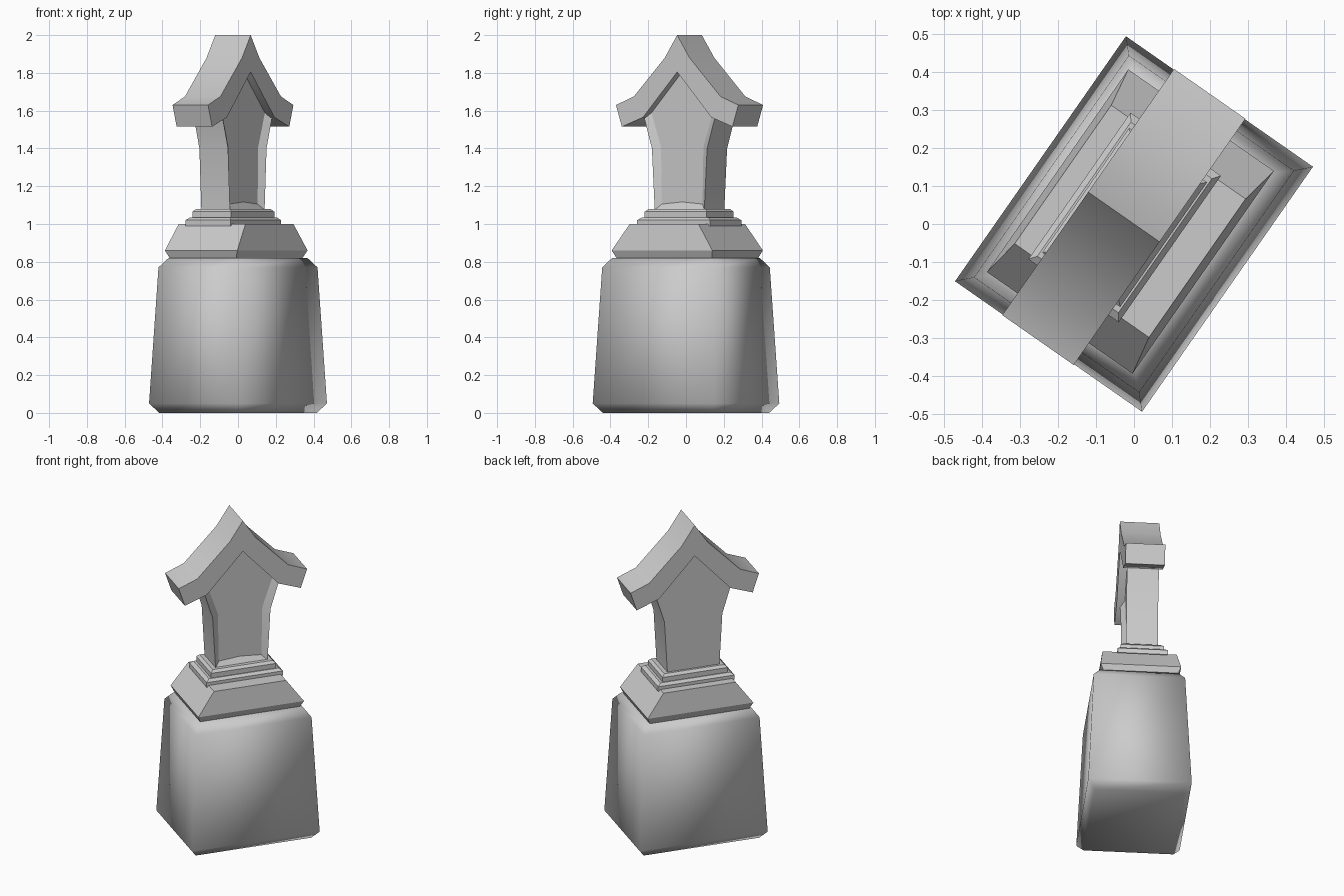
import bpy, bmesh, math
from mathutils import Matrix

if "Cube" in bpy.data.objects:
    bpy.data.objects.remove(bpy.data.objects["Cube"])

# Everything is built along a long axis u and depth axis v, then turned about z
TURN = Matrix.Rotation(math.radians(55.1), 4, 'Z')

stone = bpy.data.materials.new("grey_stone")
stone.diffuse_color = (0.6, 0.6, 0.6, 1)
stone.use_nodes = True
stone.node_tree.nodes["Principled BSDF"].inputs["Base Color"].default_value = stone.diffuse_color


def finish(name, bm, angle):
    bmesh.ops.recalc_face_normals(bm, faces=bm.faces[:])
    bm.transform(TURN)
    me = bpy.data.meshes.new(name)
    bm.to_mesh(me)
    bm.free()
    me.materials.append(stone)
    ob = bpy.data.objects.new(name, me)
    bpy.context.collection.objects.link(ob)
    bpy.ops.object.select_all(action='DESELECT')
    ob.select_set(True)
    bpy.context.view_layer.objects.active = ob
    bpy.ops.object.shade_smooth_by_angle(angle=math.radians(angle))
    return ob


def stack(name, rings, angle=25):
    """Loft rectangles given as (z, half length, v front, v back)."""
    bm = bmesh.new()
    loops = [[bm.verts.new(p) for p in ((-u, a, z), (u, a, z), (u, b, z), (-u, b, z))]
             for z, u, a, b in rings]
    for lo, hi in zip(loops, loops[1:]):
        for i in range(4):
            j = (i + 1) % 4
            bm.faces.new((lo[i], lo[j], hi[j], hi[i]))
    bm.faces.new(loops[0][::-1])
    bm.faces.new(loops[-1])
    return finish(name, bm, angle)


def mirrored(half):
    """Close a half outline, starting and ending on u = 0."""
    return half + [(-u, z) for u, z in reversed(half) if u > 0]


def extrude(bm, outline, v0, v1):
    front = [bm.verts.new((u, v0, z)) for u, z in outline]
    back = [bm.verts.new((u, v1, z)) for u, z in outline]
    n = len(outline)
    for i in range(n):
        j = (i + 1) % n
        bm.faces.new((front[i], front[j], back[j], back[i]))
    bm.faces.new(back)
    return bm.faces.new(front)


# Tapered pedestal with chamfered top and bottom
stack("pedestal", [(0, .355, -.26, .26), (.05, .393, -.3, .3),
                   (.77, .356, -.265, .265), (.82, .32, -.225, .225)], 100)

# Sloped middle block
stack("middle_block", [(.815, .305, -.2, .225), (.86, .325, -.222, .245),
                       (1.0, .222, -.203, .228)])

# Two thin steps with softened upper edges
stack("lower_step", [(.99, .235, -.115, .175), (1.02, .235, -.115, .175),
                     (1.035, .215, -.1, .16)])
stack("upper_step", [(1.03, .2, -.095, .155), (1.065, .2, -.095, .155),
                     (1.08, .185, -.08, .14)])

# Flared shaft with a shallow recessed panel on the front
bm = bmesh.new()
shaft = mirrored([(0, 1.075), (.16, 1.075), (.178, 1.4), (.24, 1.6), (0, 1.85)])
face = extrude(bm, shaft, -.06, .125)
bmesh.ops.recalc_face_normals(bm, faces=bm.faces[:])
bmesh.ops.inset_region(bm, faces=[face], thickness=.042)
bmesh.ops.translate(bm, verts=face.verts[:], vec=(0, .025, 0))
finish("shaft", bm, 25)

# Gabled roof with upswept eaves
bm = bmesh.new()
extrude(bm, mirrored([(0, 2.0), (.08, 1.88), (.28, 1.675), (.395, 1.63),
                      (.357, 1.515), (.22, 1.565), (0, 1.805)]), -.082, .147)
finish("roof", bm, 35)
